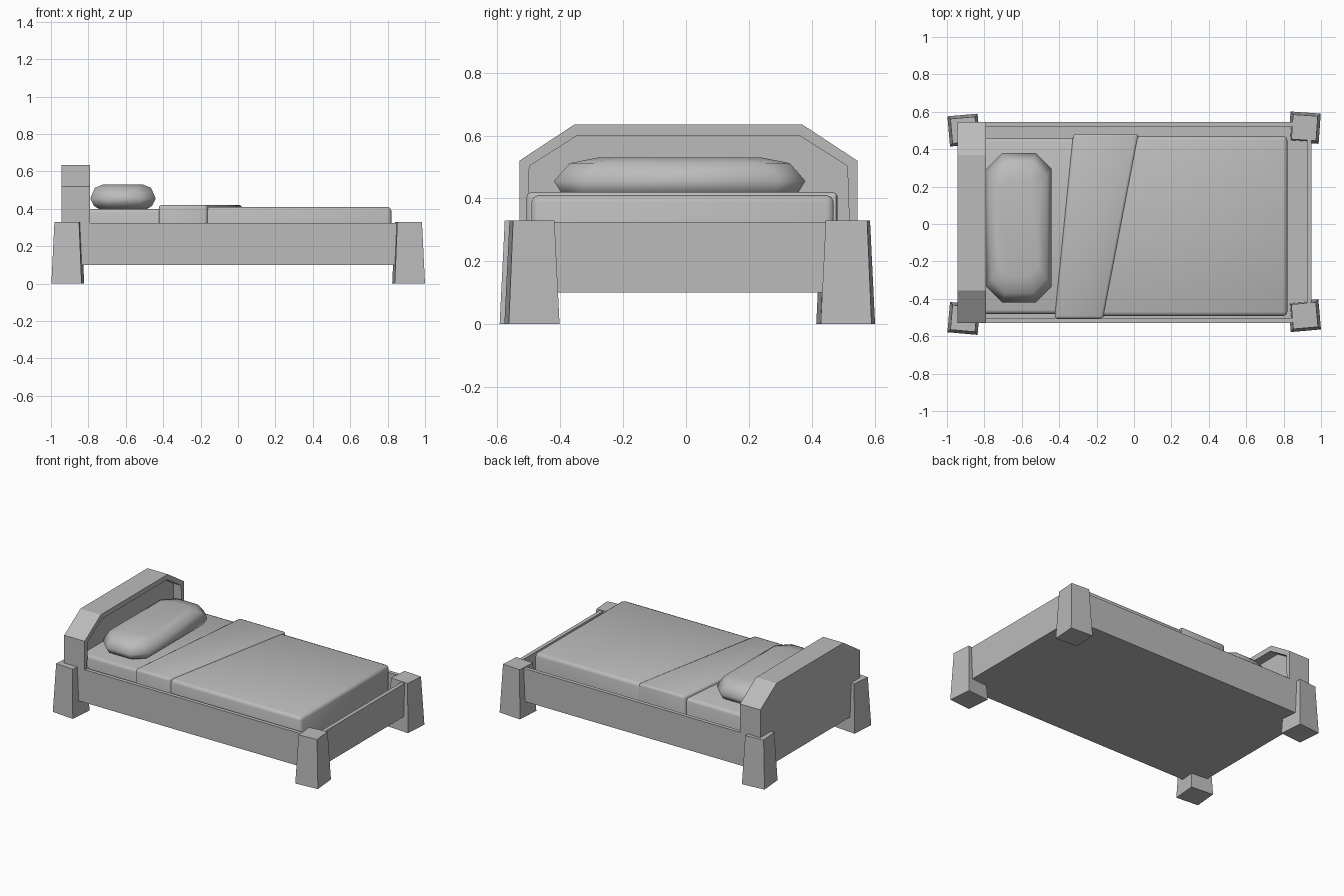
import bpy, bmesh, math
from mathutils import Vector

old = bpy.data.objects.get("Cube")
if old:
    bpy.data.objects.remove(old, do_unlink=True)

GREY = (0.5, 0.5, 0.5, 1)
mat = bpy.data.materials.new("plain_grey")
mat.use_nodes = True
mat.diffuse_color = GREY
mat.node_tree.nodes["Principled BSDF"].inputs["Base Color"].default_value = GREY


def finish(name, bm, smooth=None, bevel=0):
    """Turn a bmesh into an object, optionally rounded and smooth shaded."""
    bmesh.ops.recalc_face_normals(bm, faces=bm.faces)
    if bevel:
        edges = [e for e in bm.edges if max(v.co.z for v in e.verts) > 0.35]
        bmesh.ops.bevel(bm, geom=edges, offset=bevel, segments=2,
                        profile=0.5, affect='EDGES')
    me = bpy.data.meshes.new(name)
    bm.to_mesh(me)
    bm.free()
    me.materials.append(mat)
    if smooth:
        me.shade_smooth()
        me.set_sharp_from_angle(angle=math.radians(smooth))
    ob = bpy.data.objects.new(name, me)
    bpy.context.collection.objects.link(ob)
    return ob


def loft(rings):
    """Skin equal-length rings of points and cap both ends."""
    bm = bmesh.new()
    loops = [[bm.verts.new(p) for p in ring] for ring in rings]
    n = len(loops[0])
    for a, b in zip(loops, loops[1:]):
        for i in range(n):
            j = (i + 1) % n
            bm.faces.new((a[i], a[j], b[j], b[i]))
    bm.faces.new(loops[0][::-1])
    bm.faces.new(loops[-1])
    bmesh.ops.recalc_face_normals(bm, faces=bm.faces)
    return bm


def prism(outline, z0, z1):
    return loft([[(x, y, z) for x, y in outline] for z in (z0, z1)])


def rect(x0, x1, y0, y1):
    return [(x0, y0), (x1, y0), (x1, y1), (x0, y1)]


def recess(bm, axis, rim, depth):
    """Inset the face looking along axis and push it inwards."""
    axis = Vector(axis)
    face = max(bm.faces, key=lambda f: f.normal.dot(axis))
    bmesh.ops.inset_region(bm, faces=[face], thickness=rim)
    walls = bmesh.ops.extrude_face_region(bm, geom=[face])
    verts = [g for g in walls["geom"] if isinstance(g, bmesh.types.BMVert)]
    bmesh.ops.translate(bm, verts=verts, vec=-axis * depth)
    if face.is_valid:
        bmesh.ops.delete(bm, geom=[face], context='FACES_ONLY')


# Tray-shaped frame with a closed underside
bm = prism(rect(-0.945, 0.95, -0.53, 0.545), 0.10, 0.325)
recess(bm, (0, 0, 1), 0.037, 0.12)
finish("bed_frame", bm)

# Headboard with clipped corners and a sunken front panel
side = [(-0.53, 0.29), (0.545, 0.29), (0.545, 0.52),
        (0.37, 0.635), (-0.355, 0.635), (-0.53, 0.52)]
bm = loft([[(x, y, z) for y, z in side] for x in (-0.945, -0.79)])
recess(bm, (1, 0, 0), 0.036, 0.06)
finish("headboard", bm)

# Tapered legs, each turned a little
for name, x, y, turn in (("back_head_leg", -0.91, 0.502, 5),
                         ("front_head_leg", -0.91, -0.505, -5),
                         ("back_foot_leg", 0.912, 0.515, -4),
                         ("front_foot_leg", 0.912, -0.49, 5)):
    bm = loft([[(px, py, z) for px, py in rect(-s, s, -s, s)]
               for s, z in ((0.081, 0), (0.066, 0.33))])
    leg = finish(name, bm)
    leg.location = (x, y, 0)
    leg.rotation_euler.z = math.radians(turn)

# Bedding
finish("mattress", prism(rect(-0.86, 0.80, -0.48, 0.46), 0.205, 0.40), 50, 0.02)
finish("blanket", prism([(-0.36, -0.492), (0.82, -0.492), (0.82, 0.47), (-0.28, 0.47)],
                        0.206, 0.41), 50, 0.022)
finish("blanket_fold", prism([(-0.425, -0.507), (-0.165, -0.507), (0.025, 0.482),
                              (-0.325, 0.482)], 0.207, 0.42), 50, 0.015)

# Plump eight-sided pillow
rings = []
for z, hx, hy, cut in ((0.40, 0.13, 0.34, 0.05), (0.415, 0.155, 0.375, 0.07),
                       (0.455, 0.175, 0.40, 0.085), (0.512, 0.15, 0.35, 0.075),
                       (0.53, 0.105, 0.26, 0.05)):
    corners = [(hx, hy - cut), (hx - cut, hy), (cut - hx, hy), (-hx, hy - cut),
               (-hx, cut - hy), (cut - hx, -hy), (hx - cut, -hy), (hx, cut - hy)]
    rings.append([(x - 0.615, y - 0.02, z) for x, y in corners])
finish("pillow", loft(rings), 70)
